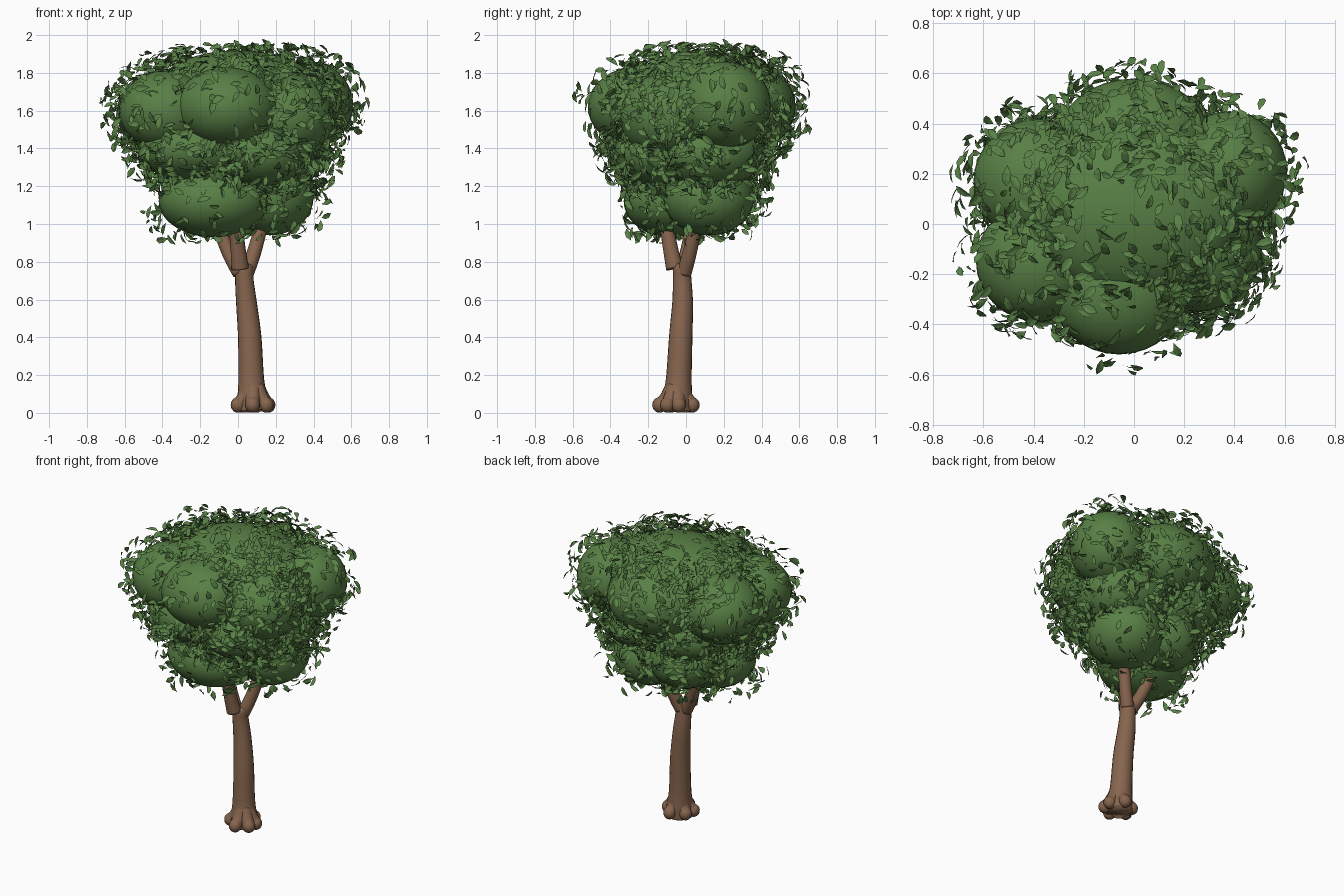
import bpy, bmesh, math, random
from mathutils import Vector, Matrix

if "Cube" in bpy.data.objects:
    bpy.data.objects.remove(bpy.data.objects["Cube"])

random.seed(11)


def material(name, rgb):
    m = bpy.data.materials.new(name)
    m.diffuse_color = (*rgb, 1)
    m.use_nodes = True
    m.node_tree.nodes["Principled BSDF"].inputs["Base Color"].default_value = m.diffuse_color
    return m


BARK = material("bark brown", (0.24, 0.13, 0.076))
GREEN = material("foliage green", (0.098, 0.215, 0.06))
LEAF = material("leaf green", (0.102, 0.225, 0.062))


def finish(bm, name, mat, smooth=True):
    me = bpy.data.meshes.new(name)
    for f in bm.faces:
        f.smooth = smooth
    bm.to_mesh(me)
    bm.free()
    me.materials.append(mat)
    ob = bpy.data.objects.new(name, me)
    bpy.context.collection.objects.link(ob)
    return ob


def tube(bm, points, sides=16, steps=6):
    """Sweep a circle along (x, y, z, radius) points, smoothed between them."""
    pts = [Vector(p) for p in points]
    path = []
    for i in range(len(pts) - 1):
        a, b = pts[max(i - 1, 0)], pts[i]
        c, d = pts[i + 1], pts[min(i + 2, len(pts) - 1)]
        for s in range(steps):
            t = s / steps
            path.append(0.5 * (2 * b + (c - a) * t + (2 * a - 5 * b + 4 * c - d) * t * t
                               + (3 * b - a - 3 * c + d) * t ** 3))
    path.append(pts[-1])
    rings = []
    for i, p in enumerate(path):
        tan = (path[min(i + 1, len(path) - 1)] - path[max(i - 1, 0)]).to_3d().normalized()
        u = tan.cross(Vector((0.3, 1, 0.1))).normalized()
        v = tan.cross(u)
        rings.append([bm.verts.new(p.to_3d() + p.w * (u * math.cos(k * math.tau / sides)
                                                     + v * math.sin(k * math.tau / sides)))
                      for k in range(sides)])
    for r0, r1 in zip(rings, rings[1:]):
        for k in range(sides):
            j = (k + 1) % sides
            bm.faces.new((r0[k], r0[j], r1[j], r1[k]))
    bm.faces.new(rings[0][::-1])
    bm.faces.new(rings[-1])
    bmesh.ops.recalc_face_normals(bm, faces=bm.faces)


def ball(bm, centre, radii, u=32, v=18):
    bmesh.ops.create_uvsphere(bm, u_segments=u, v_segments=v, radius=1,
                              matrix=Matrix.Translation(centre) @ Matrix.Diagonal((*radii, 1)))


# Trunk, gently leaning
bm = bmesh.new()
tube(bm, [(0.08, -0.05, 0.01, 0.085), (0.076, -0.045, 0.08, 0.08), (0.07, -0.038, 0.18, 0.068),
          (0.062, -0.028, 0.4, 0.062), (0.045, -0.018, 0.58, 0.055),
          (0.034, -0.02, 0.7, 0.049), (0.036, -0.022, 0.77, 0.045), (0.036, -0.022, 0.79, 0.025)], 20)
finish(bm, "trunk", BARK)

# Knobbly root ends around the base
bm = bmesh.new()
for deg, reach in ((8, 0.08), (78, 0.085), (150, 0.08), (200, 0.085), (268, 0.09), (325, 0.085)):
    a = math.radians(deg)
    dx, dy = math.cos(a), math.sin(a)
    x, y = 0.08 + reach * dx, -0.05 + reach * dy
    ball(bm, (x, y, 0.042), (0.039, 0.039, 0.041), 16, 10)
    tube(bm, [(0.08 + 0.02 * dx, -0.05 + 0.02 * dy, 0.14, 0.04),
              (0.08 + 0.05 * dx, -0.05 + 0.05 * dy, 0.075, 0.042), (x, y, 0.045, 0.035)], 14, 4)
finish(bm, "roots", BARK)

# Three branches reaching into the canopy
for name, pts in {
    "branch_front": [(0.012, -0.06, 0.765, 0.046), (0.0, -0.082, 0.87, 0.04), (-0.015, -0.11, 1.03, 0.036)],
    "branch_right": [(0.045, -0.01, 0.74, 0.04), (0.085, 0.02, 0.85, 0.038), (0.135, 0.06, 1.03, 0.034)],
    "branch_left": [(0.01, -0.02, 0.74, 0.04), (-0.05, 0.005, 0.85, 0.037), (-0.12, 0.04, 1.03, 0.034)],
}.items():
    bm = bmesh.new()
    tube(bm, pts)
    finish(bm, name, BARK)

# Foliage clumps: centre, radii, leaf density
CLUMPS = [
    ((-0.13, -0.08, 1.12), (0.29, 0.25, 0.19), 0.45),
    ((0.17, 0.12, 1.14), (0.23, 0.24, 0.20), 0.6),
    ((-0.10, 0.16, 1.18), (0.22, 0.21, 0.18), 0.9),
    ((-0.22, -0.12, 1.40), (0.31, 0.27, 0.18), 1.4),
    ((0.20, 0.12, 1.38), (0.27, 0.29, 0.20), 1.4),
    ((-0.15, 0.18, 1.40), (0.30, 0.25, 0.18), 1.4),
    ((0.12, -0.14, 1.38), (0.26, 0.24, 0.18), 1.5),
    ((-0.06, -0.27, 1.62), (0.27, 0.25, 0.21), 0.4),
    ((-0.38, -0.15, 1.60), (0.25, 0.24, 0.21), 0.6),
    ((-0.38, 0.17, 1.60), (0.26, 0.25, 0.22), 1.0),
    ((0.00, 0.33, 1.62), (0.31, 0.25, 0.23), 1.0),
    ((0.38, 0.21, 1.63), (0.23, 0.24, 0.23), 0.7),
    ((0.25, -0.10, 1.57), (0.26, 0.25, 0.23), 1.6),
    ((0.00, 0.06, 1.70), (0.44, 0.36, 0.22), 1.5),
]
bm = bmesh.new()
for c, r, _ in CLUMPS:
    ball(bm, c, r)
finish(bm, "foliage_clumps", GREEN)


def random_dir():
    return Vector([random.gauss(0, 1) for _ in range(3)]).normalized()


def buried(p):
    return any(sum(((p[i] - c[i]) / r[i]) ** 2 for i in range(3)) < 0.96 for c, r, _ in CLUMPS)


# Loose leaves: pointed, slightly folded along the middle and drooping at the tip
bm = bmesh.new()
weights = [d * (r[0] * r[1] + r[1] * r[2] + r[0] * r[2]) for _, r, d in CLUMPS]
count = 0
while count < 2300:
    c, r, _ = random.choices(CLUMPS, weights)[0]
    d = random_dir()
    out = Vector((d.x / r[0], d.y / r[1], d.z / r[2])).normalized()
    p = Vector([c[i] + r[i] * d[i] for i in range(3)]) + out * random.uniform(-0.005, 0.10)
    if p.z > 1.955 or p.z < 0.90 or buried(p):
        continue
    n = (out + 0.75 * random_dir() + Vector((0, 0, 0.2))).normalized()
    t = n.cross(random_dir()).normalized()
    s = n.cross(t)
    size = random.uniform(0.055, 0.085)

    def at(along, side, lift):
        return bm.verts.new(p + size * (t * along + s * side + n * lift))

    base, tip = at(-0.5, 0, -0.03), at(0.5, 0, -0.12)
    mid = [at(-0.2, 0, 0.02), at(0.15, 0, 0.0)]
    for sign in (1, -1):
        e = [at(-0.25, 0.2 * sign, 0.06), at(0.12, 0.2 * sign, 0.04)]
        for loop in ((base, mid[0], e[0]), (mid[0], mid[1], e[1], e[0]), (mid[1], tip, e[1])):
            bm.faces.new(loop if sign > 0 else loop[::-1])
    count += 1
finish(bm, "leaves", LEAF, smooth=False)
